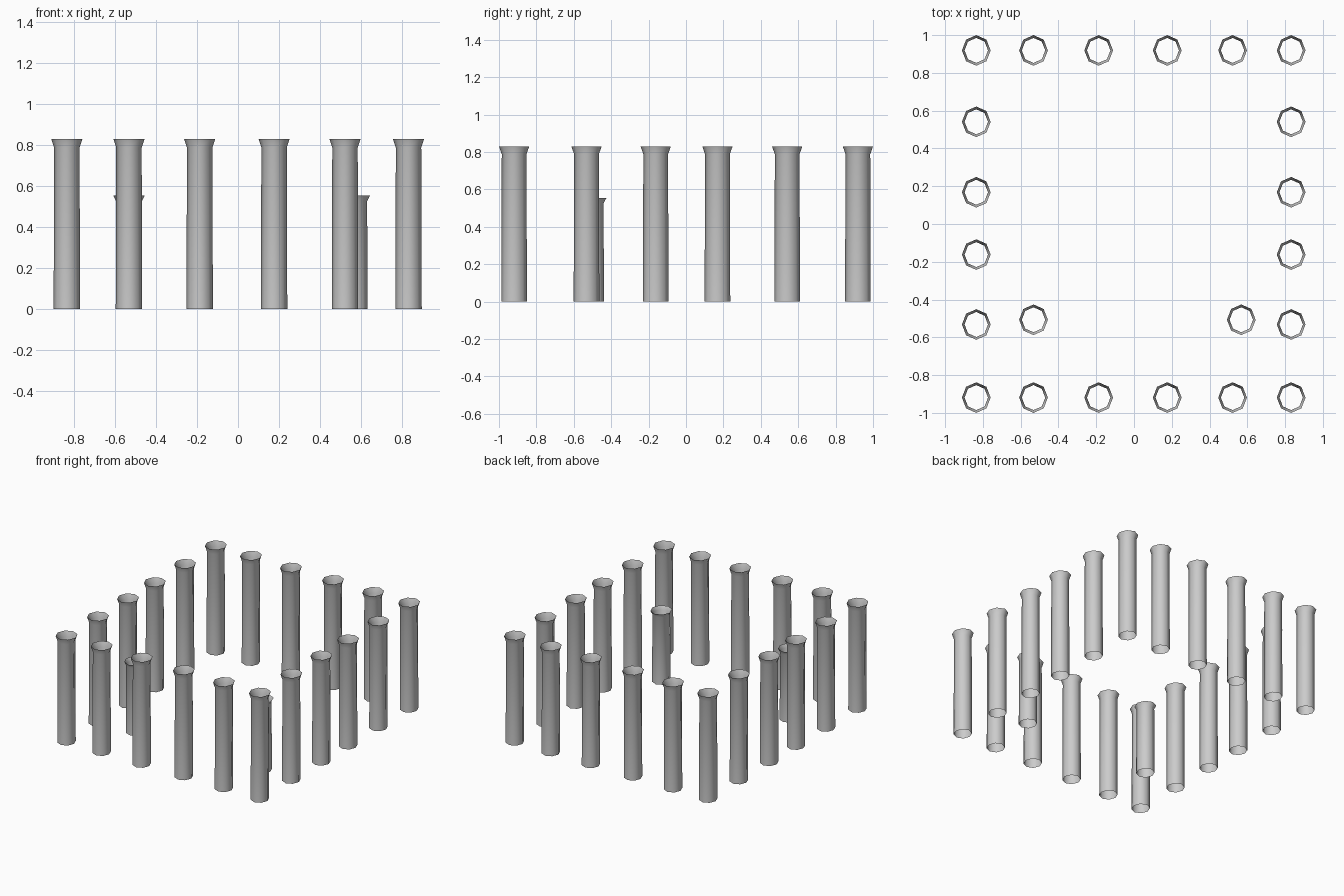
import bpy, bmesh
from math import sin, cos, pi

if "Cube" in bpy.data.objects:
    bpy.data.objects.remove(bpy.data.objects["Cube"])

SIDES = 8
ASPECT = 1.065  # posts are slightly deeper than wide


def post(name, x, y, height):
    """Open octagonal tube with a flared lip."""
    k = height / 0.83
    profile = [(0.0645, 0), (0.062, height - 0.042 * k), (0.076, height)]
    bm = bmesh.new()
    rings = [[bm.verts.new((r * cos(2 * pi * i / SIDES), ASPECT * r * sin(2 * pi * i / SIDES), z))
              for i in range(SIDES)] for r, z in profile]
    for low, high in zip(rings, rings[1:]):
        for i in range(SIDES):
            j = (i + 1) % SIDES
            bm.faces.new((low[i], low[j], high[j], high[i]))
    mesh = bpy.data.meshes.new(name)
    bm.to_mesh(mesh)
    bm.free()
    mesh.shade_smooth()
    obj = bpy.data.objects.new(name, mesh)
    obj.location = (x, y, 0)
    bpy.context.collection.objects.link(obj)


# Front and back rows, corners included
for side, y in (("front", -0.919), ("back", 0.919)):
    for x in (-0.835, -0.532, -0.187, 0.176, 0.522, 0.832):
        post(side + "_post", x, y, 0.83)

# Left and right rows
for side, x in (("left", -0.835), ("right", 0.832)):
    for y in (-0.532, -0.162, 0.168, 0.541):
        post(side + "_post", x, y, 0.83)

# Two short inner posts
for x in (-0.532, 0.568):
    post("short_inner_post", x, -0.507, 0.553)
